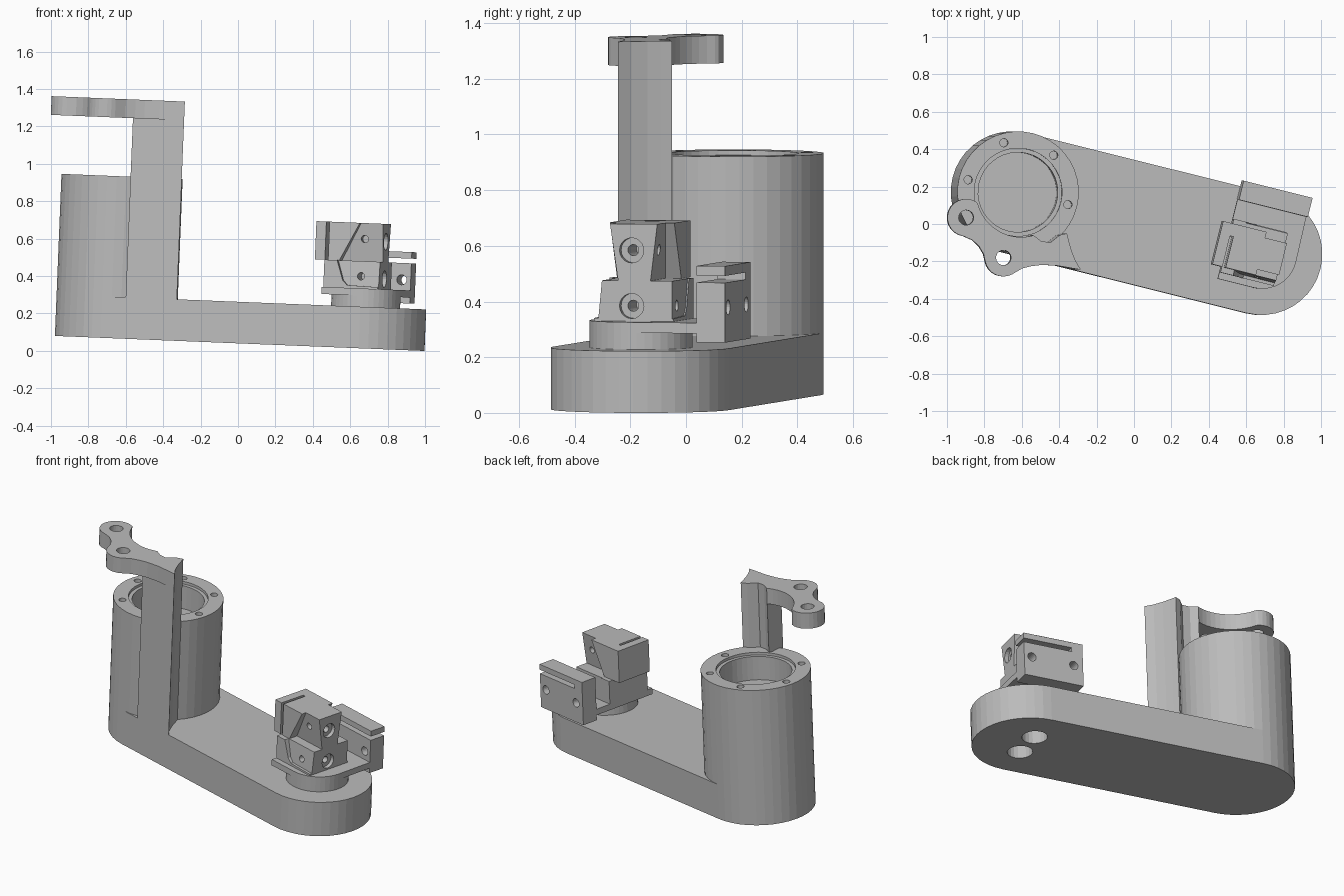
import bpy, bmesh
from math import sin, cos, radians
from mathutils import Matrix, Vector

cube = bpy.data.objects.get("Cube")
if cube:
    bpy.data.objects.remove(cube, do_unlink=True)

grey = bpy.data.materials.new("plain_grey")
grey.use_nodes = True
grey.diffuse_color = (0.5, 0.5, 0.5, 1)
grey.node_tree.nodes["Principled BSDF"].inputs["Base Color"].default_value = (0.5, 0.5, 0.5, 1)

# Parts are built straight along the arm, then tilted and turned together
PLACE = (Matrix.Translation((-0.655, 0.17, 0.067)) @ Matrix.Rotation(0.0406, 4, 'Y')
         @ Matrix.Rotation(radians(-14), 4, 'Z'))
ARM = 1.37      # distance between the two round ends
R = 0.325       # radius of the arm ends and column
AXES = {'z': lambda a, b, h: (a, b, h),
        'x': lambda a, b, h: (h, a, b),
        'y': lambda a, b, h: (a, h, b)}


def arc(cx, cy, r, start, end, n):
    angles = [radians(start + (end - start) * i / n) for i in range(n + 1)]
    return [(cx + r * cos(t), cy + r * sin(t)) for t in angles]


def circle(cx, cy, r, n=24):
    return arc(cx, cy, r, 0, 360, n)[:-1]


def prism(name, outline, low, high, axis='z', shift=0):
    """Extrude an outline along an axis."""
    put = AXES[axis]
    bm = bmesh.new()
    move = Vector((shift, 0, 0))
    verts = [bm.verts.new(Vector(put(a, b, low)) + move) for a, b in outline]
    face = bm.faces.new(verts)
    new = bmesh.ops.extrude_face_region(bm, geom=[face])["geom"]
    step = Vector(put(0, 0, high - low))
    bmesh.ops.translate(bm, verts=[v for v in new if isinstance(v, bmesh.types.BMVert)], vec=step)
    bmesh.ops.recalc_face_normals(bm, faces=bm.faces)
    mesh = bpy.data.meshes.new(name)
    bm.to_mesh(mesh)
    bm.free()
    mesh.materials.append(grey)
    obj = bpy.data.objects.new(name, mesh)
    bpy.context.collection.objects.link(obj)
    return obj


def combine(obj, others, operation):
    """Join or cut with each other solid, then remove it."""
    for other in others:
        mod = obj.modifiers.new("combine", 'BOOLEAN')
        mod.operation, mod.object, mod.solver = operation, other, 'EXACT'
        bpy.context.view_layer.update()
        result = obj.evaluated_get(bpy.context.evaluated_depsgraph_get())
        mesh = bpy.data.meshes.new_from_object(result)
        obj.modifiers.clear()
        obj.data = mesh
        bpy.data.objects.remove(other, do_unlink=True)


def hole(x, y, r, low, high, axis='z', shift=0):
    return prism("hole", circle(x, y, r, 20), low, high, axis, shift)


# Arm with two blind holes below the turret
stadium = arc(0, 0, R, 90, 270, 20) + arc(ARM, 0, R, -90, 90, 20)
body = prism("arm_and_column", stadium, 0, 0.222)
combine(body, [hole(ARM, s * 0.0975, 0.075, -0.1, 0.18) for s in (-1, 1)], 'DIFFERENCE')

# Hollow column with a stepped rim and a ring of screw holes
column = prism("column", circle(0, 0, R, 40), 0, 0.867)
combine(column, [prism("rim", circle(0, 0, 0.235, 40), 0.85, 1),
                 prism("bore", circle(0, 0, 0.213, 40), 0.7, 1)], 'DIFFERENCE')
ring = arc(0, 0, 0.275, 0, 300, 5)
combine(column, [hole(x, y, 0.022, 0.78, 1) for x, y in ring], 'DIFFERENCE')

# Fluted post beside the column
inner_side = [(0.37, -0.285), (0.335, -0.235), (0.31, -0.19), (0.291, -0.154),
              (0.255, -0.173), (0.216, -0.224), (0.165, -0.227), (0.119, -0.207)]
post = prism("post", [(0.128, -R), (0.41, -R)] + inner_side, 0, 1.23)

# Curved top bracket with two lobes
bracket = prism("top_bracket",
                inner_side + arc(0, 0, 0.24, 298, 210, 12)
                + arc(-0.253, -0.203, 0.1, 70, 275, 14)
                + [(-0.19, -0.312), (-0.148, -0.336), (-0.115, -0.37)]
                + arc(-0.007, -0.363, 0.1, 205, 310, 8)
                + [(0.103, -0.395), (0.15, -0.37), (0.197, -0.352), (0.276, -0.335), (0.41, -R)],
                1.18, 1.28)
combine(bracket, [hole(-0.253, -0.203, 0.04, 1, 1.4),
                  hole(-0.007, -0.363, 0.04, 1, 1.4)], 'DIFFERENCE')
combine(body, [column, post, bracket], 'UNION')

# Turret disc and the rounded plate on it
disc = prism("turret_disc", circle(0, 0, 0.185, 40), 0.215, 0.285, shift=ARM)
plate = prism("turret_plate",
              [(-0.2, 0.26), (0.18, 0.26)] + arc(0, 0, 0.185, 0, -90, 10) + [(-0.2, -0.185)],
              0.282, 0.32, shift=ARM)

# Rear clamp with a slot under its top fin
clamp = prism("rear_clamp",
              [(-0.2, 0.25), (0.18, 0.25), (0.18, 0.465), (-0.13, 0.465),
               (-0.13, 0.49), (0.18, 0.49), (0.18, 0.525), (-0.2, 0.525)],
              0.25, 0.355, 'y', ARM)
combine(clamp, [hole(x, 0.375, 0.027, 0, 1, 'y', ARM) for x in (-0.14, 0.13)], 'DIFFERENCE')

# Lower and upper blocks: a wide rear with a slanted edge and a narrower front
lower = prism("lower_block",
              [(-0.2, 0.3), (0.1, 0.3), (0.1, 0.33), (-0.07, 0.335),
               (-0.095, 0.36), (-0.13, 0.466), (-0.2, 0.466)],
              -0.15, 0.145, 'y', ARM)
lower_front = prism("lower_front",
                    [(-0.135, 0.31), (0.14, 0.31), (0.14, 0.466), (-0.12, 0.466)],
                    -0.15, 0.1, 'x', ARM)
combine(lower, [lower_front], 'UNION')

upper = prism("upper_block",
              [(-0.26, 0.466), (-0.125, 0.466), (-0.02, 0.67), (-0.26, 0.67)],
              -0.12, 0.118, 'y', ARM)
upper_front = prism("upper_front",
                    [(-0.06, 0.466), (0.06, 0.466), (0.085, 0.67), (-0.09, 0.67)],
                    -0.16, 0.1, 'x', ARM)
combine(upper, [upper_front], 'UNION')
slit = prism("slit", [(-0.205, -0.3), (-0.187, -0.3), (-0.187, 0.05), (-0.205, 0.05)],
             0.4, 0.8, shift=ARM)
combine(upper, [slit], 'DIFFERENCE')

# Counterbored front holes and small cross holes
for block, z in ((lower, 0.375), (upper, 0.575)):
    combine(block, [hole(-0.01, z, 0.045, 0.075, 0.3, 'x', ARM),
                    hole(-0.01, z, 0.02, -0.05, 0.3, 'x', ARM),
                    hole(0.0, z + 0.01, 0.02, -0.3, -0.04, 'y', ARM),
                    hole(0.03, z, 0.02, 0.04, 0.3, 'y', ARM)], 'DIFFERENCE')

for obj in (body, disc, plate, clamp, lower, upper):
    obj.data.transform(PLACE)
    obj.data.update()
